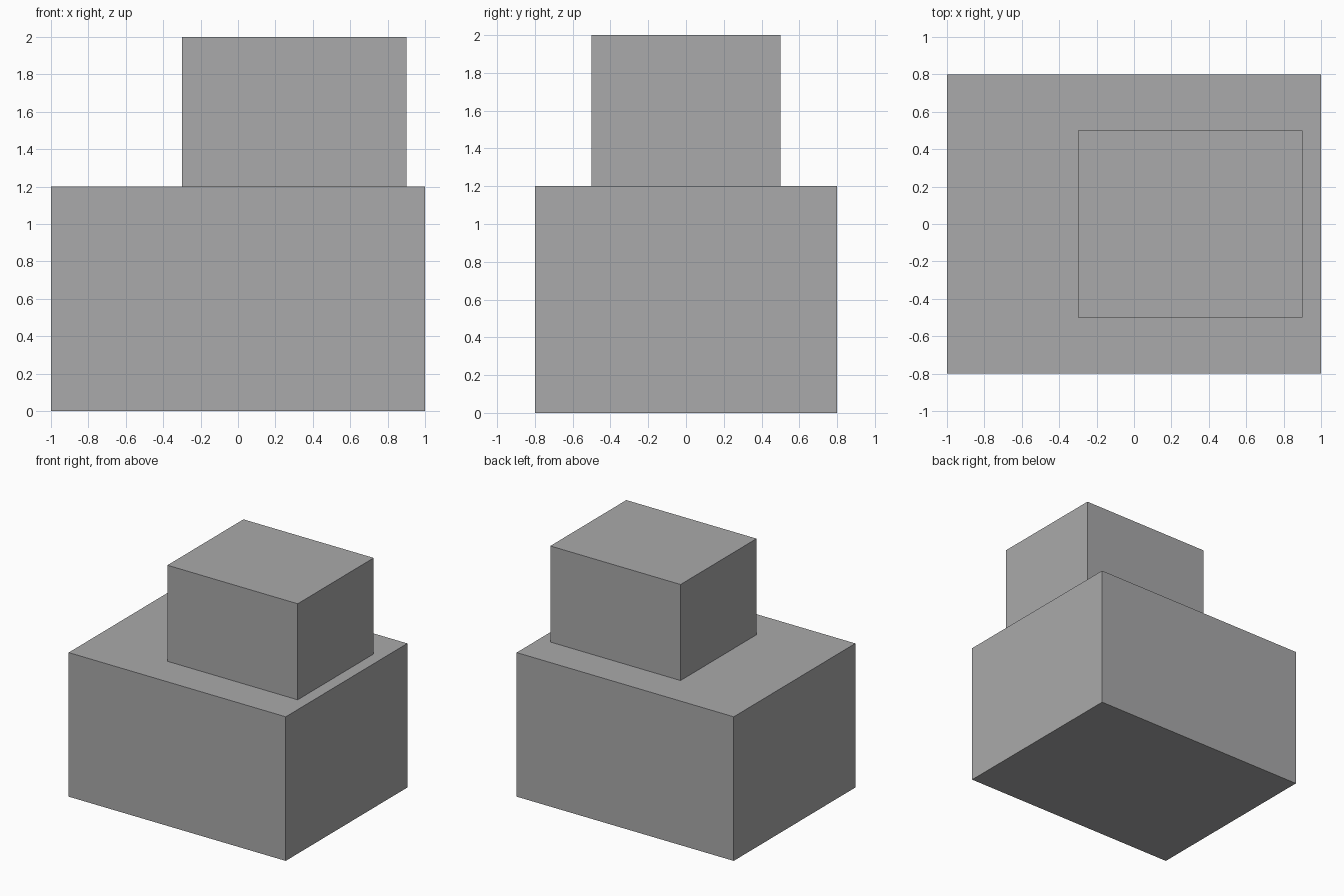
import bpy

if "Cube" in bpy.data.objects:
    bpy.data.objects.remove(bpy.data.objects["Cube"])

# Darker grey shared by both blocks
grey = bpy.data.materials.new("dark_grey")
grey.diffuse_color = (0.4, 0.4, 0.405, 1.0)
grey.use_nodes = True
grey.node_tree.nodes["Principled BSDF"].inputs["Base Color"].default_value = grey.diffuse_color


def box(name, lo, hi):
    """Add a box spanning two opposite corners."""
    centre = [(a + b) / 2 for a, b in zip(lo, hi)]
    bpy.ops.mesh.primitive_cube_add(size=1, location=centre)
    obj = bpy.context.object
    obj.name = name
    obj.scale = [b - a for a, b in zip(lo, hi)]
    bpy.ops.object.transform_apply(location=False, rotation=False, scale=True)
    obj.data.materials.append(grey)
    return obj


# Wide lower block
box("lower_block", (-1.0, -0.8, 0.0), (1.0, 0.8, 1.2))

# Smaller block on top, set toward the right
box("upper_block", (-0.3, -0.5, 1.2), (0.9, 0.5, 2.0))
